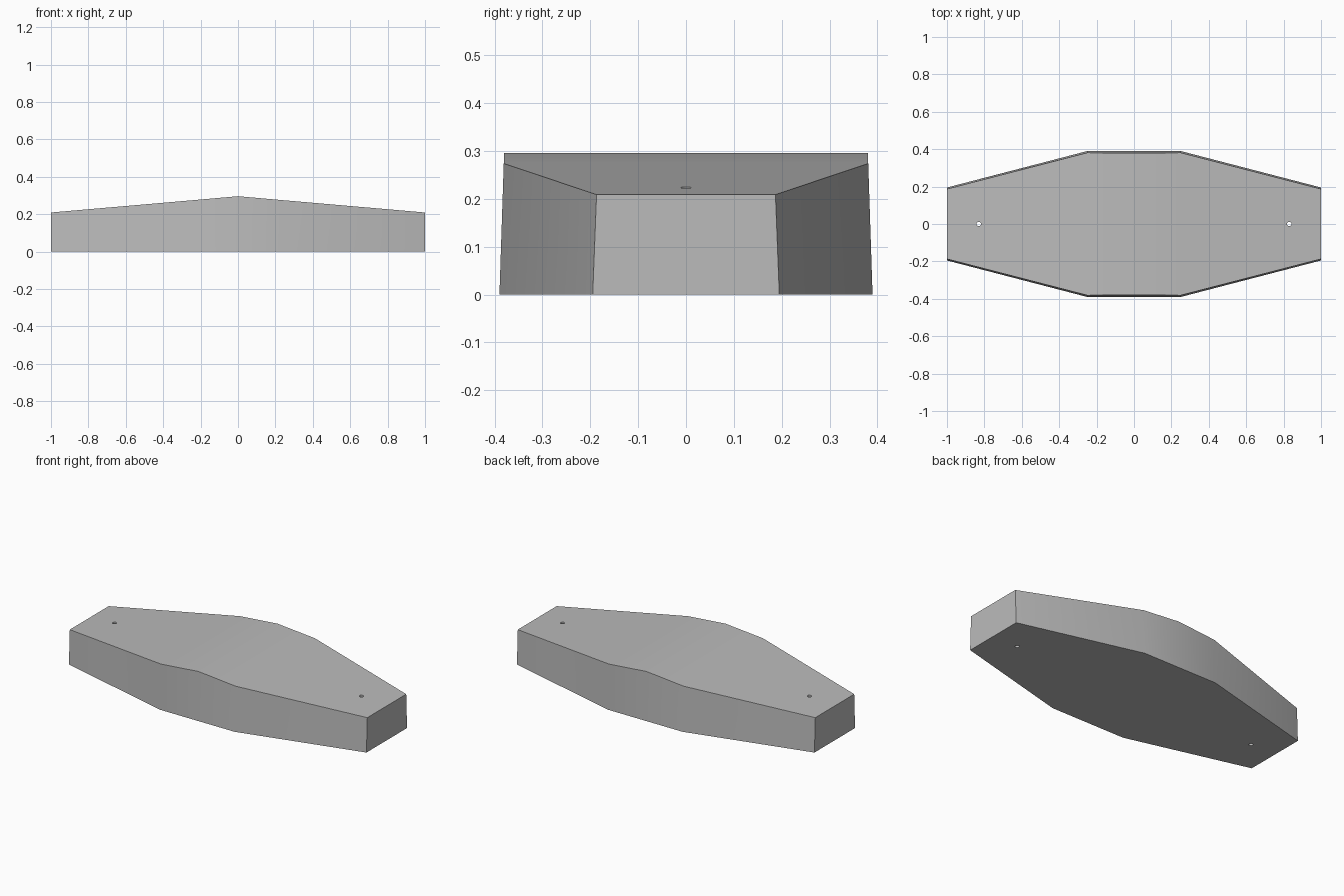
import bpy
import bmesh

cube = bpy.data.objects.get("Cube")
if cube:
    bpy.data.objects.remove(cube, do_unlink=True)

grey = bpy.data.materials.new("plain grey")
grey.use_nodes = True
color = (0.5, 0.5, 0.5, 1)
grey.diffuse_color = color
grey.node_tree.nodes["Principled BSDF"].inputs["Base Color"].default_value = color

# Tapered block: cross-sections along x as (x, half width at base, half width at top, height)
half = [(0.25, 0.39, 0.381, 0.274), (1.0, 0.195, 0.187, 0.209)]
stations = [(-x, b, t, h) for x, b, t, h in reversed(half)] + [(0, 0.39, 0.38, 0.296)] + half

bm = bmesh.new()
rings = [[bm.verts.new(p) for p in ((x, -b, 0), (x, b, 0), (x, t, h), (x, -t, h))]
         for x, b, t, h in stations]
for r, s in zip(rings, rings[1:]):
    for i in range(4):
        j = (i + 1) % 4
        bm.faces.new((r[i], r[j], s[j], s[i]))
bm.faces.new(rings[0])
bm.faces.new(rings[-1])
bmesh.ops.recalc_face_normals(bm, faces=bm.faces)
mesh = bpy.data.meshes.new("tapered_block")
bm.to_mesh(mesh)
bm.free()
block = bpy.data.objects.new("tapered_block", mesh)
bpy.context.collection.objects.link(block)
mesh.materials.append(grey)

# Small vertical through-hole near each end
for side, x in (("left", 0.83), ("right", -0.83)):
    bpy.ops.mesh.primitive_cylinder_add(vertices=24, radius=0.012, depth=1, location=(x, 0, 0.1))
    cutter = bpy.context.object
    cutter.name = side + "_hole_cutter"
    cutter.data.materials.append(grey)
    cut = block.modifiers.new(side + "_hole", "BOOLEAN")
    cut.object = cutter
    cut.operation = "DIFFERENCE"
    cut.solver = "EXACT"
    bpy.context.view_layer.objects.active = block
    bpy.ops.object.modifier_apply(modifier=cut.name)
    bpy.data.objects.remove(cutter, do_unlink=True)

# Soft shading over the shallow bends, crisp outer edges
bpy.ops.object.select_all(action="DESELECT")
block.select_set(True)
bpy.context.view_layer.objects.active = block
bpy.ops.object.shade_smooth_by_angle(angle=0.52)
